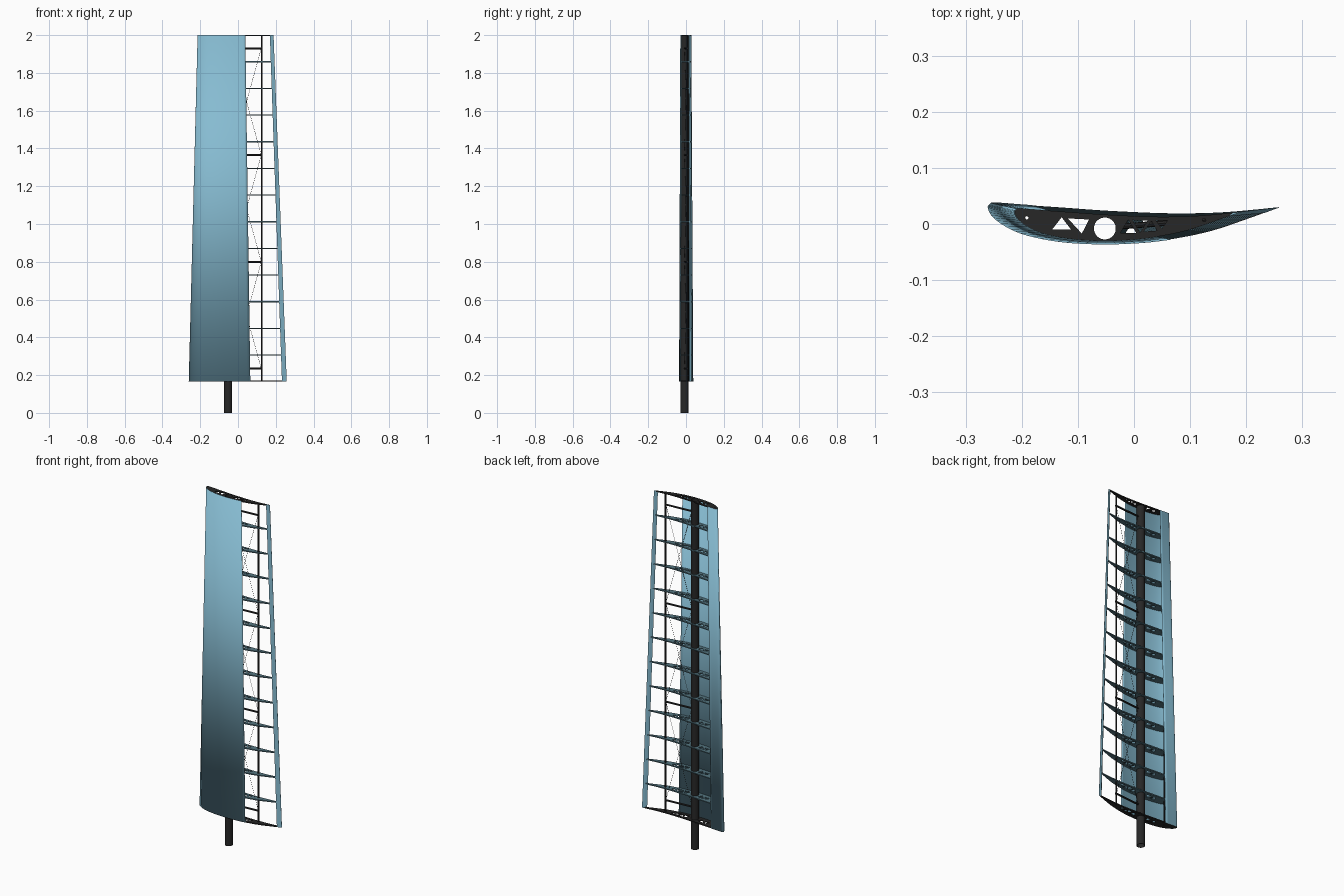
import bpy, bmesh
from math import cos, sin, tau
from mathutils import Vector

if "Cube" in bpy.data.objects:
    bpy.data.objects.remove(bpy.data.objects["Cube"])

Z0, Z1, TAPER = 0.165, 2.0, 0.775
PX, PY = -0.052, -0.008          # spar axis, also the centre of the taper


def material(name, col):
    m = bpy.data.materials.new(name)
    m.diffuse_color = (*col, 1)
    m.use_nodes = True
    m.node_tree.nodes["Principled BSDF"].inputs["Base Color"].default_value = m.diffuse_color
    return m


BLUE = material("blue_film", (0.24, 0.50, 0.64))
DARK = material("dark_carbon", (0.02, 0.02, 0.02))
SLATE = material("rib_slate", (0.09, 0.18, 0.22))


def add_object(name, mesh, mat, smooth=True):
    ob = bpy.data.objects.new(name, mesh)
    bpy.context.collection.objects.link(ob)
    mesh.materials.clear()
    mesh.materials.append(mat)
    if smooth:
        bpy.ops.object.select_all(action='DESELECT')
        ob.select_set(True)
        bpy.context.view_layer.objects.active = ob
        bpy.ops.object.shade_smooth_by_angle()
    return ob


def loft(name, rings, mat, closed=True, wrap=False, caps=False):
    bm = bmesh.new()
    vs = [[bm.verts.new(p) for p in r] for r in rings]
    n = len(rings[0])
    for i in range(len(rings) if wrap else len(rings) - 1):
        a, b = vs[i], vs[(i + 1) % len(rings)]
        for j in range(n if closed else n - 1):
            k = (j + 1) % n
            bm.faces.new((a[j], a[k], b[k], b[j]))
    if caps:
        bm.faces.new(vs[0])
        bm.faces.new(vs[-1])
    bmesh.ops.recalc_face_normals(bm, faces=bm.faces)
    me = bpy.data.meshes.new(name)
    bm.to_mesh(me)
    bm.free()
    return add_object(name, me, mat)


def circle(x, y, r, n):
    return [(x + r * cos(tau * i / n), y + r * sin(tau * i / n)) for i in range(n)]


def tube(name, x, y, ro, ri, z0, z1, n):
    spec = [(ro, z0), (ro, z1), (ri, z1), (ri, z0)]
    loft(name, [[(*p, z) for p in circle(x, y, r, n)] for r, z in spec], DARK, wrap=True)


def catmull(pts, sub=4):
    out = []
    for i in range(len(pts) - 1):
        p = [Vector(pts[min(max(i + d, 0), len(pts) - 1)]) for d in (-1, 0, 1, 2)]
        for k in range(sub):
            t = k / sub
            out.append(tuple(0.5 * (2 * p[1] + (p[2] - p[0]) * t
                       + (2 * p[0] - 5 * p[1] + 4 * p[2] - p[3]) * t * t
                       + (3 * p[1] - p[0] - 3 * p[2] + p[3]) * t ** 3)))
    return out + [pts[-1]]


def scale_at(z):
    return 1 + (TAPER - 1) * (z - Z0) / (Z1 - Z0)


def scaled(pts, s):
    return [(PX + (x - PX) * s, PY + (y - PY) * s) for x, y in pts]


# Airfoil outline at the root: trailing edge, back side, nose, front side
back = [(.258, .03), (.18, .0225), (.12, .0195), (.05, .0195), (-.05, .024), (-.12, .029),
        (-.20, .0345), (-.248, .038), (-.257, .035), (-.26, .028)]
front = [(-.25, .011), (-.22, -.009), (-.18, -.023), (-.12, -.033), (-.05, -.036),
         (.02, -.033), (.08, -.025), (.14, -.012), (.20, .008), (.258, .029)]
foil = catmull(back + front)
nose = 4 * (len(back) - 1)


def span(name, pts, closed, caps):
    rings = [[(*p, z) for p in scaled(pts, scale_at(z))] for z in (Z0, Z1)]
    return loft(name, rings, BLUE, closed=closed, caps=caps)


# Film skin: wraps the nose and covers the front of the wing
skin = [p for i, p in enumerate(foil) if (i <= nose and p[0] < -.182) or (i > nose and p[0] < .078)]
sk = span("front_skin", skin, False, False)
mod = sk.modifiers.new("thickness", 'SOLIDIFY')
mod.thickness, mod.offset = 0.001, 0

# Trailing edge strip
span("trailing_edge", [p for p in foil if p[0] > .228], True, True)

# Main spar and the two thin rods
RODS = [("front_rod", -.191, .011), ("rear_rod", .125, .007)]
tube("main_spar", PX, PY, .0215, .0195, 0, Z1, 40)
for nm, x, y in RODS:
    tube(nm, x, y, .0042, .003, Z0, Z1, 12)

# Lightening holes: ahead of the spar (fixed) and behind it (tapered)
front_holes = [[(-.146, -.010), (-.112, -.010), (-.129, .012)],
               [(-.118, .010), (-.080, .008), (-.093, -.017)]]
rear_holes = [[(-.016, -.018), (.020, -.018), (.002, .012)],
              [(.012, .011), (.046, .010), (.029, -.017)],
              [(.038, -.015), (.068, -.013), (.055, .009)],
              [(.066, .010), (.092, .010), (.079, -.008)]]


def rib(name, z, th, mat):
    s = scale_at(z)
    loops = [scaled(foil, s * 0.995), circle(PX, PY, .0214, 32)]
    loops += [circle(x, y, .0041, 12) for _, x, y in RODS]
    loops += front_holes + [scaled(h, s) for h in rear_holes]
    cu = bpy.data.curves.new(name, 'CURVE')
    cu.dimensions, cu.fill_mode, cu.extrude = '2D', 'BOTH', th / 2
    for lp in loops:
        sp = cu.splines.new('POLY')
        sp.points.add(len(lp) - 1)
        for q, (x, y) in zip(sp.points, lp):
            q.co = (x, y, 0, 1)
        sp.use_cyclic_u = True
    tmp = bpy.data.objects.new("tmp", cu)
    bpy.context.collection.objects.link(tmp)
    bpy.context.view_layer.update()
    me = bpy.data.meshes.new_from_object(tmp.evaluated_get(bpy.context.evaluated_depsgraph_get()))
    bpy.data.objects.remove(tmp)
    add_object(name, me, mat, False).location.z = z


# Fourteen ribs
TH = .006
for i in range(14):
    z = Z0 + (Z1 - Z0) * i / 13
    z = min(max(z, Z0 + TH / 2), Z1 - TH / 2)
    rib(f"rib_{i + 1}", z, TH, DARK if i in (0, 13) else SLATE)


def wire(name, a, b, r, n):
    a, b = Vector(a), Vector(b)
    q = (b - a).to_track_quat('Z', 'Y')
    rings = [[p + q @ Vector((x, y, 0)) for x, y in circle(0, 0, r, n)] for p in (a, b)]
    loft(name, rings, DARK, caps=True)


# Short arms from the spar to the rear rod, with crossed bracing wires
arms = [.235, .80, 1.365, 1.93]
for i, z in enumerate(arms):
    wire(f"arm_{i + 1}", (PX + .02, PY + .003, z), (.129, .007, z), .0052, 8)
    if i < 3:
        z2 = arms[i + 1]
        wire(f"brace_up_{i + 1}", (PX + .02, PY, z), (.123, .006, z2), .0008, 5)
        wire(f"brace_down_{i + 1}", (PX + .02, PY, z2), (.123, .008, z), .0008, 5)
